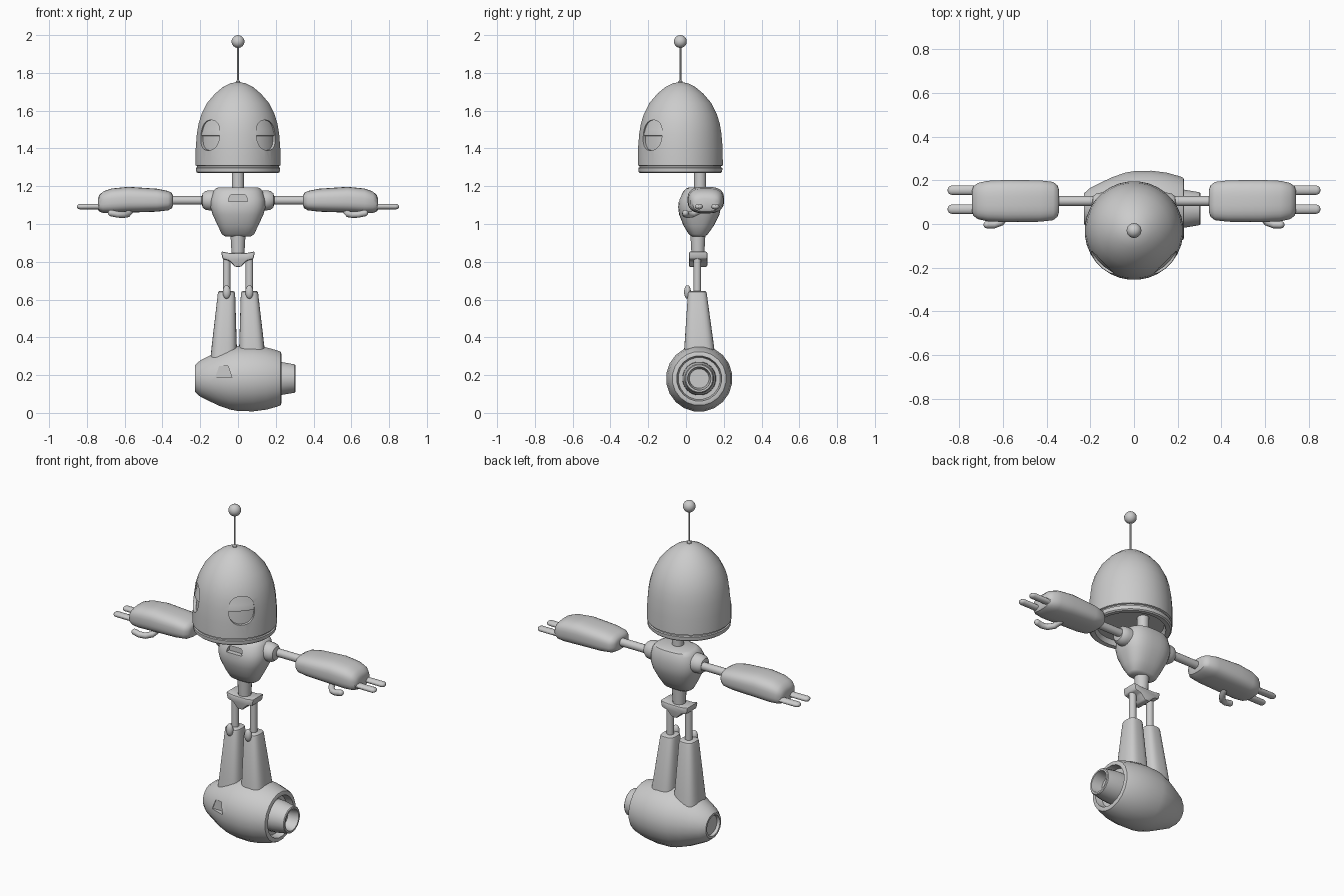
import bpy, bmesh, math
from mathutils import Vector, Matrix

if "Cube" in bpy.data.objects:
    bpy.data.objects.remove(bpy.data.objects["Cube"])

grey = bpy.data.materials.new("plain_grey")
grey.use_nodes = True
grey.diffuse_color = (0.6, 0.6, 0.6, 1)
grey.node_tree.nodes["Principled BSDF"].inputs["Base Color"].default_value = (0.6, 0.6, 0.6, 1)
parts = []


def finish(name, bm):
    bmesh.ops.remove_doubles(bm, verts=bm.verts, dist=1e-5)
    bmesh.ops.recalc_face_normals(bm, faces=bm.faces)
    mesh = bpy.data.meshes.new(name)
    bm.to_mesh(mesh)
    bm.free()
    mesh.materials.append(grey)
    ob = bpy.data.objects.new(name, mesh)
    bpy.context.collection.objects.link(ob)
    parts.append(ob)
    return ob


def loft(name, axis, stations, power=2, sides=24):
    """Skin superellipse sections (t, centre u, centre v, half u, half v) along an axis."""
    order = {"x": (2, 0, 1), "y": (0, 2, 1), "z": (0, 1, 2)}[axis]
    bm = bmesh.new()
    rings = []
    for t, cu, cv, hu, hv in stations:
        ring = []
        for i in range(sides):
            a = math.tau * (i + 0.5) / sides
            c, s = math.cos(a), math.sin(a)
            p = (cu + hu * math.copysign(abs(c) ** (2 / power), c),
                 cv + hv * math.copysign(abs(s) ** (2 / power), s), t)
            ring.append(bm.verts.new([p[k] for k in order]))
        rings.append(ring)
    for a, b in zip(rings, rings[1:]):
        for i in range(sides):
            j = (i + 1) % sides
            bm.faces.new((a[i], a[j], b[j], b[i]))
    for ring, st in ((rings[0], stations[0]), (rings[-1], stations[-1])):
        if st[3] > 0:
            bm.faces.new(ring)
    return finish(name, bm)


def turned(name, axis, cu, cv, profile, sides=24):
    return loft(name, axis, [(t, cu, cv, r, r) for t, r in profile], 2, sides)


def prism(name, outline, y0, y1, bevel=0):
    """Extrude an x-z outline from y0 to y1."""
    bm = bmesh.new()
    face = bm.faces.new([bm.verts.new((x, y0, z)) for x, z in outline])
    geom = bmesh.ops.extrude_face_region(bm, geom=[face])["geom"]
    bmesh.ops.translate(bm, vec=(0, y1 - y0, 0),
                        verts=[g for g in geom if isinstance(g, bmesh.types.BMVert)])
    if bevel:
        bmesh.ops.bevel(bm, geom=list(bm.edges), offset=bevel, segments=2,
                        profile=0.5, affect="EDGES", clamp_overlap=True)
    return finish(name, bm)


def ball(name, centre, size):
    bm = bmesh.new()
    bmesh.ops.create_uvsphere(bm, u_segments=20, v_segments=12, radius=1,
                              matrix=Matrix.Translation(centre) @ Matrix.Diagonal((*size, 1)))
    return finish(name, bm)


def tube(name, points, radius):
    """Round-ended bent tube."""
    bm = bmesh.new()
    pts = [Vector(p) for p in points]
    rings = []
    for k, p in enumerate(pts):
        d = (pts[min(k + 1, len(pts) - 1)] - pts[max(k - 1, 0)]).normalized()
        u = d.orthogonal() if abs(d.z) > 0.9 else d.cross(Vector((0, 0, 1)))
        u.normalize()
        v = d.cross(u)
        rings.append([bm.verts.new(p + radius * (u * math.cos(a) + v * math.sin(a)))
                      for a in (math.tau * i / 12 for i in range(12))])
        if k in (0, len(pts) - 1):
            bmesh.ops.create_uvsphere(bm, u_segments=12, v_segments=8, radius=radius,
                                      matrix=Matrix.Translation(p))
    for a, b in zip(rings, rings[1:]):
        for i in range(12):
            j = (i + 1) % 12
            bm.faces.new((a[i], a[j], b[j], b[i]))
    return finish(name, bm)


def cut(target, cutter):
    mod = target.modifiers.new("cut", "BOOLEAN")
    mod.operation, mod.solver, mod.object = "DIFFERENCE", "EXACT", cutter
    bpy.context.view_layer.objects.active = target
    bpy.ops.object.modifier_apply(modifier="cut")
    parts.remove(cutter)
    bpy.data.objects.remove(cutter)


# Head: domed shell with a lipped rim and a hollow underside
HY = -0.03
dome = [(1.31, 0.226), (1.40, 0.225), (1.476, 0.219), (1.53, 0.21), (1.58, 0.195), (1.64, 0.165),
        (1.69, 0.122), (1.725, 0.08), (1.745, 0.04), (1.752, 0)]
head = turned("head", "z", 0, HY, [(1.30, 0), (1.30, 0.18), (1.272, 0.19), (1.27, 0.215),
              (1.276, 0.222), (1.297, 0.224), (1.30, 0.217), (1.307, 0.217)] + dome, 32)

# Eyes: oval openings showing a stepped core, with the lid above
for side in (-1, 1):
    socket = loft("eye_socket", "y", [(-0.30, 0, 1.47, 0.07, 0.08),
                                      (-0.14, 0, 1.47, 0.07, 0.08)], 2.4, 28)
    socket.data.transform(Matrix.Translation((0, HY, 0)) @ Matrix.Rotation(side * math.pi / 4, 4, "Z"))
    cut(head, socket)
turned("eyes", "z", 0, HY, [(1.37, 0), (1.37, 0.208), (1.42, 0.207), (1.465, 0.204), (1.468, 0.215),
       (1.476, 0.215), (1.50, 0.207), (1.53, 0.201), (1.57, 0.19), (1.57, 0)], 32)

# Antenna
turned("antenna_base", "z", 0, HY, [(1.74, 0.014), (1.755, 0.012), (1.762, 0.005)], 12)
turned("antenna_rod", "z", 0, HY, [(1.74, 0.005), (1.95, 0.005)], 10)
ball("antenna_ball", (0, HY, 1.966), (0.034,) * 3)

# Torso with a chest slot, neck and waist
turned("neck", "z", 0, 0.075, [(1.15, 0.032), (1.31, 0.032)], 16)
torso = loft("torso", "z", [(0.935, 0, 0.065, 0.07, 0.035), (0.945, 0, 0.065, 0.085, 0.05),
             (0.99, 0, 0.067, 0.107, 0.08), (1.05, 0, 0.07, 0.135, 0.107),
             (1.09, 0, 0.072, 0.146, 0.114), (1.13, 0, 0.075, 0.145, 0.112),
             (1.17, 0, 0.082, 0.132, 0.098), (1.187, 0, 0.085, 0.12, 0.086),
             (1.194, 0, 0.085, 0.105, 0.07)], 2.7, 32)
cut(torso, prism("chest_cutter", [(-0.05, 1.12), (0.05, 1.12), (0.045, 1.147), (0.035, 1.155),
                                  (-0.035, 1.155), (-0.045, 1.147)], -0.2, -0.01))
turned("waist", "z", 0, 0.063, [(0.83, 0.034), (0.95, 0.041)], 16)

# Pelvis: a saddle narrowing to the bottom
prism("pelvis", [(-0.09, 0.855), (-0.05, 0.847), (0.05, 0.847), (0.09, 0.855), (0.082, 0.815),
                 (0.045, 0.805), (0.016, 0.773), (-0.016, 0.773), (-0.045, 0.805),
                 (-0.082, 0.815)], 0.015, 0.113, 0.008)

# Arms and legs, made once for each side
AY, AZ = 0.105, 1.125
for side, word in ((1, "left"), (-1, "right")):
    turned(word + "_shoulder", "x", 0.09, AZ, [(side * x, r) for x, r in
           ((0.10, 0.054), (0.15, 0.054), (0.172, 0.05), (0.187, 0.038), (0.192, 0.02), (0.193, 0))])
    turned(word + "_upper_arm", "x", AY, AZ, [(side * 0.17, 0.023), (side * 0.37, 0.023)], 16)
    arm = ((0.343, 0.05, 1.10, 1.15), (0.35, 0.072, 1.083, 1.164), (0.37, 0.088, 1.072, 1.175),
           (0.43, 0.095, 1.065, 1.187), (0.58, 0.097, 1.06, 1.197), (0.67, 0.093, 1.056, 1.188),
           (0.715, 0.083, 1.058, 1.172), (0.735, 0.068, 1.066, 1.152), (0.742, 0.045, 1.078, 1.135))
    loft(word + "_forearm", "x", [(side * x, AY, (lo + hi) / 2, hy, (hi - lo) / 2)
                                  for x, hy, lo, hi in arm], 2.8, 28)
    for y, finger in ((0.155, "outer"), (0.068, "inner")):
        loft(f"{word}_{finger}_finger", "x", [(side * x, y, 1.092, 0.022 * k, 0.015 * k) for x, k in
             ((0.69, 1), (0.835, 1), (0.846, 0.8), (0.852, 0.4), (0.853, 0))], 2, 14)
    tube(word + "_thumb", [(side * x, y, z) for x, y, z in
         ((0.57, 0.07, 1.07), (0.585, 0.035, 1.052), (0.61, 0.008, 1.048),
          (0.64, -0.003, 1.051), (0.672, -0.003, 1.058))], 0.017)

    turned(word + "_thigh", "z", side * 0.06, 0.06, [(0.62, 0.02), (0.83, 0.02)], 16)
    shin = ((0.25, 0.075, 0.07, 0.075, 0.088), (0.35, 0.073, 0.07, 0.067, 0.079),
            (0.632, 0.061, 0.06, 0.046, 0.05), (0.641, 0.061, 0.06, 0.043, 0.047),
            (0.645, 0.061, 0.06, 0.037, 0.041))
    loft(word + "_shin", "z", [(z, side * x, y, hx, hy) for z, x, y, hx, hy in shin], 3.2, 28)
    ball(word + "_knee", (side * 0.06, 0.008, 0.64), (0.021, 0.018, 0.036))

# Base: a barrel with a recessed end on each side and a small front notch
BY, BZ = 0.07, 0.182
base = turned("base_barrel", "x", BY, BZ,
              [(-0.212, 0), (-0.212, 0.055), (-0.228, 0.06), (-0.228, 0.072), (-0.20, 0.097),
               (-0.15, 0.122), (-0.10, 0.146), (-0.04, 0.167), (0, 0.174), (0.08, 0.176), (0.15, 0.167),
               (0.21, 0.15), (0.226, 0.143), (0.229, 0.135), (0.229, 0.12), (0.19, 0.112), (0.19, 0)], 20)
cut(base, prism("notch_cutter", [(-0.122, 0.187), (-0.032, 0.187), (-0.052, 0.247),
                                 (-0.10, 0.247)], -0.2, -0.06))
turned("base_nozzle", "x", BY, BZ, [(0.18, 0.09), (0.23, 0.088), (0.30, 0.076), (0.304, 0.072),
                                    (0.304, 0.062), (0.24, 0.052), (0.24, 0)], 20)

bpy.ops.object.select_all(action="DESELECT")
for ob in parts:
    ob.select_set(True)
bpy.context.view_layer.objects.active = parts[0]
bpy.ops.object.shade_smooth_by_angle(angle=math.radians(35))
